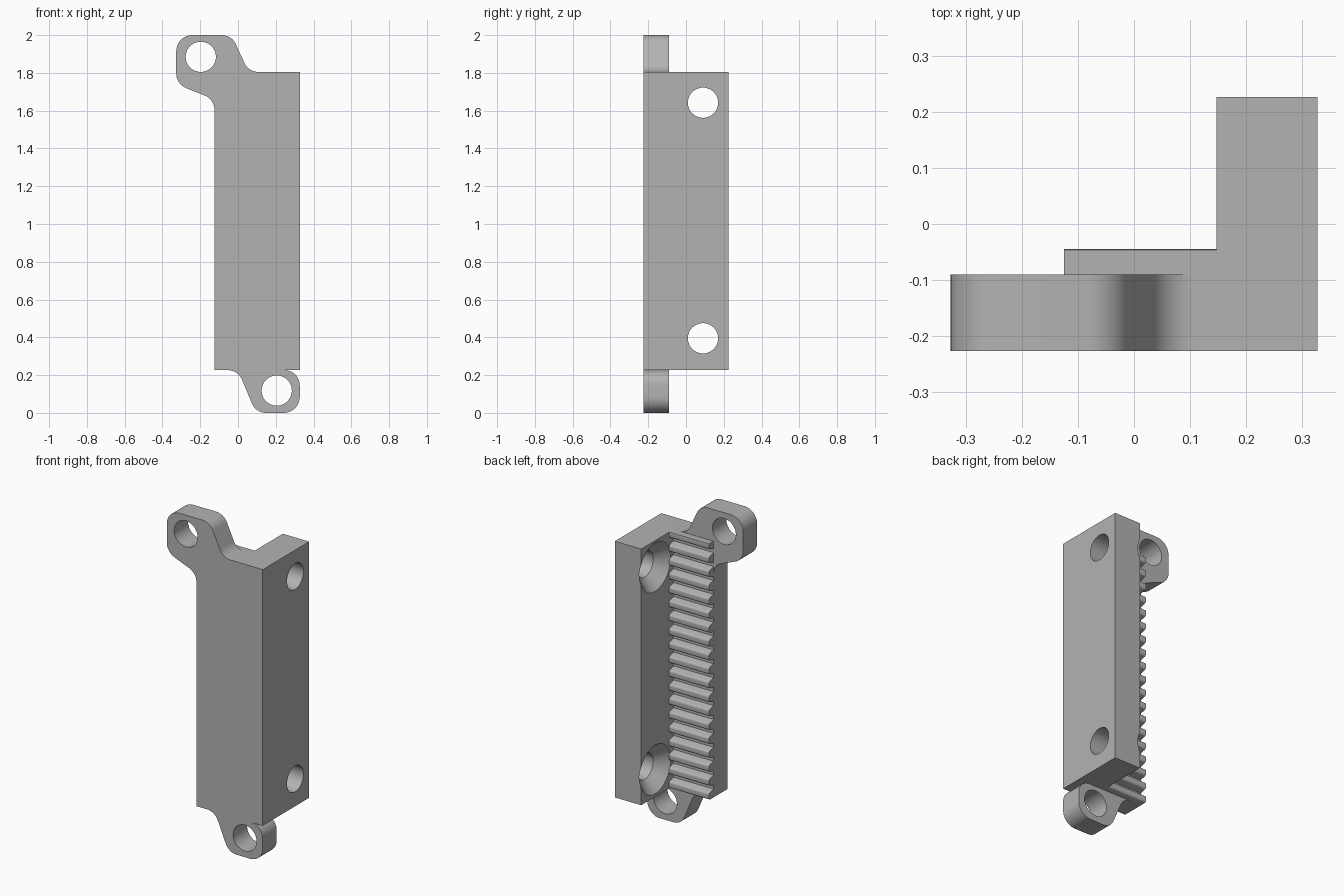
import bpy, bmesh, math
from mathutils import Vector, Matrix

cube = bpy.data.objects.get("Cube")
if cube:
    bpy.data.objects.remove(cube, do_unlink=True)

grey = bpy.data.materials.new("plain grey")
grey.use_nodes = True
grey.diffuse_color = (0.45, 0.45, 0.45, 1)
grey.node_tree.nodes["Principled BSDF"].inputs["Base Color"].default_value = grey.diffuse_color

HALF_X, FRONT, BACK = 0.327, -0.226, 0.226
SEAT = -0.09                 # back face of the plate
LOW, HIGH = 0.226, 1.805     # ends of the main body
WALL_X, EDGE_X = 0.147, -0.125


def rounded(corners, steps=10):
    """Outline from (u, v, radius) corners, with an arc at each rounded one."""
    out = []
    for i, (u, v, r) in enumerate(corners):
        p = Vector((u, v))
        if r == 0:
            out.append(p)
            continue
        a = (Vector(corners[i - 1][:2]) - p).normalized()
        b = (Vector(corners[(i + 1) % len(corners)][:2]) - p).normalized()
        half = a.angle(b) / 2
        centre = p + (a + b).normalized() * (r / math.sin(half))
        start = p + a * (r / math.tan(half)) - centre
        end = p + b * (r / math.tan(half)) - centre
        sweep = start.angle_signed(end)
        for k in range(steps + 1):
            out.append(centre + Matrix.Rotation(-sweep * k / steps, 2) @ start)
    return out


def finish(name, bm):
    bmesh.ops.recalc_face_normals(bm, faces=bm.faces)
    mesh = bpy.data.meshes.new(name)
    bm.to_mesh(mesh)
    bm.free()
    mesh.materials.append(grey)
    ob = bpy.data.objects.new(name, mesh)
    bpy.context.collection.objects.link(ob)
    return ob


def extrude(name, outline, place, offset):
    """Extrude a flat outline; place maps (u, v) to a 3D point."""
    bm = bmesh.new()
    face = bm.faces.new([bm.verts.new(place(p)) for p in outline])
    new = bmesh.ops.extrude_face_region(bm, geom=[face])["geom"]
    verts = [g for g in new if isinstance(g, bmesh.types.BMVert)]
    bmesh.ops.translate(bm, verts=verts, vec=offset)
    bmesh.ops.remove_doubles(bm, verts=bm.verts, dist=1e-5)
    return finish(name, bm)


def select_only(ob):
    bpy.ops.object.select_all(action='DESELECT')
    ob.select_set(True)
    bpy.context.view_layer.objects.active = ob


def drill(target, centre, axis, r1, r2, depth):
    """Cut a round or conical hole centred on a point."""
    bm = bmesh.new()
    turn = Vector((0, 0, 1)).rotation_difference(Vector(axis)).to_matrix().to_4x4()
    bmesh.ops.create_cone(bm, cap_ends=True, segments=48, radius1=r1, radius2=r2,
                          depth=depth, matrix=Matrix.Translation(centre) @ turn)
    cutter = finish("hole_cutter", bm)
    cutter.hide_render = True
    mod = target.modifiers.new("hole", 'BOOLEAN')
    mod.operation, mod.solver, mod.object = 'DIFFERENCE', 'EXACT', cutter
    select_only(target)
    bpy.ops.object.modifier_apply(modifier=mod.name)
    bpy.data.objects.remove(cutter, do_unlink=True)


def on_front(p):
    return (p.x, FRONT, p.y)


thickness = (0, SEAT - FRONT, 0)

# Main plate with the upper fixing lug
plate = extrude("mounting_plate", rounded([
    (EDGE_X, LOW, 0), (HALF_X, LOW, 0), (HALF_X, HIGH, 0),
    (0.056, HIGH, 0.08), (-0.034, 2.0, 0.08), (-HALF_X, 2.0, 0.085),
    (-HALF_X, 1.74, 0.085), (EDGE_X, 1.66, 0.08)]), on_front, thickness)
drill(plate, (-0.197, -0.16, 1.885), (0, 1, 0), 0.08, 0.08, 0.4)

# Lower fixing lug
lug = extrude("lower_lug", rounded([
    (-0.06, LOW + 0.01, 0), (-0.06, LOW, 0), (0.0, LOW, 0.08),
    (0.095, 0, 0.08), (HALF_X, 0, 0.085), (HALF_X, LOW, 0.08),
    (0.22, LOW, 0), (0.22, LOW + 0.01, 0)]), on_front, thickness)
drill(lug, (0.205, -0.16, 0.118), (0, 1, 0), 0.08, 0.08, 0.4)

# Side wall with two countersunk screw holes
wall = extrude("side_wall", rounded([
    (WALL_X, LOW, 0), (HALF_X, LOW, 0), (HALF_X, HIGH, 0), (WALL_X, HIGH, 0)]),
    lambda p: (p.x, SEAT, p.y), (0, BACK - SEAT, 0))
for z in (0.395, 1.642):
    drill(wall, (0.24, 0.09, z), (1, 0, 0), 0.08, 0.08, 0.4)
    drill(wall, (WALL_X + 0.03, 0.09, z), (1, 0, 0), 0.16, 0.08, 0.08)

# Rack of rounded teeth across the back of the plate
COUNT, FIRST, PITCH = 19, 0.248, 0.0857
TIP = -0.045
corners = [(SEAT - 0.01, LOW, 0)]
for i in range(COUNT):
    z = FIRST + i * PITCH
    corners += [(SEAT, z - 0.03, 0), (TIP, z - 0.019, 0.013),
                (TIP, z + 0.019, 0.013), (SEAT, z + 0.03, 0)]
corners.append((SEAT - 0.01, HIGH, 0))
outline = [Vector((p.x, min(max(p.y, LOW), HIGH))) for p in rounded(corners, 6)]
rack = extrude("tooth_rack", outline, lambda p: (EDGE_X, p.x, p.y),
               (WALL_X - EDGE_X, 0, 0))

for ob in (plate, lug, wall, rack):
    select_only(ob)
    bpy.ops.object.shade_smooth_by_angle(angle=math.radians(30))
